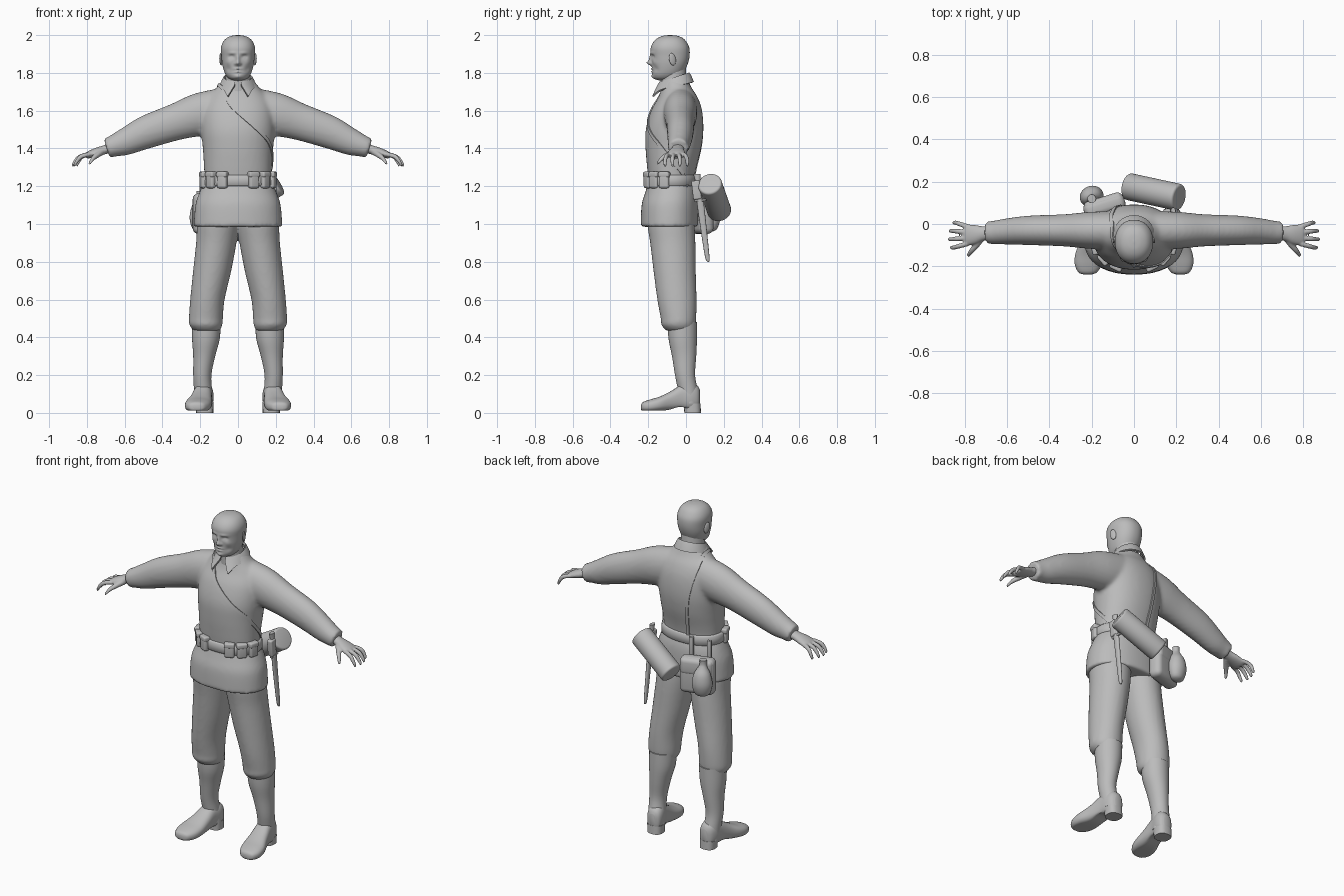
import bpy, bmesh, math
from mathutils import Vector, Matrix
from mathutils.bvhtree import BVHTree

cube = bpy.data.objects.get("Cube")
if cube:
    bpy.data.objects.remove(cube)

grey = bpy.data.materials.new("plain_grey")
grey.use_nodes = True
grey.diffuse_color = (0.5, 0.5, 0.5, 1)
grey.node_tree.nodes["Principled BSDF"].inputs["Base Color"].default_value = (0.5, 0.5, 0.5, 1)

X, Y, Z = Vector((1, 0, 0)), Vector((0, 1, 0)), Vector((0, 0, 1))


def spline(rows, steps):
    """Smooth curve through rows of equal length."""
    out = []
    for i in range(len(rows) - 1):
        a, b, c, d = (rows[min(max(i + k, 0), len(rows) - 1)] for k in (-1, 0, 1, 2))
        for s in range(steps):
            t = s / steps
            out.append([q + t / 2 * (r - p + t * (2 * p - 5 * q + 4 * r - e + t * (3 * (q - r) + e - p)))
                        for p, q, r, e in zip(a, b, c, d)])
    return out + [list(rows[-1])]


def loft(bm, rows, u=X, v=Y, n=32, steps=4, power=2.0, side=1):
    """Skin of oval rings; each row is x, y, z, radius along u, radius along v."""
    rings = []
    for x, y, z, ru, rv in spline(rows, steps):
        ring = []
        for k in range(n):
            a = 2 * math.pi * k / n
            c, s = math.cos(a), math.sin(a)
            p = Vector((x, y, z)) + u * ru * math.copysign(abs(c) ** (2 / power), c) \
                + v * rv * math.copysign(abs(s) ** (2 / power), s)
            ring.append(bm.verts.new((p.x * side, p.y, p.z)))
        rings.append(ring)
    for r, q in zip(rings, rings[1:]):
        for k in range(n):
            bm.faces.new((r[k], r[(k + 1) % n], q[(k + 1) % n], q[k]))
    bm.faces.new(rings[0])
    bm.faces.new(rings[-1])


def finish(name, bm, voxel=0, smooth=0, bevel=0, matrix=None, angle=50):
    bmesh.ops.recalc_face_normals(bm, faces=bm.faces)
    if matrix:
        bm.transform(matrix)
    me = bpy.data.meshes.new(name)
    bm.to_mesh(me)
    bm.free()
    ob = bpy.data.objects.new(name, me)
    bpy.context.collection.objects.link(ob)
    if voxel:
        m = ob.modifiers.new("blend", 'REMESH')
        m.mode, m.voxel_size = 'VOXEL', voxel
        m = ob.modifiers.new("soften", 'SMOOTH')
        m.iterations = smooth
    if bevel:
        m = ob.modifiers.new("round", 'BEVEL')
        m.width, m.segments = bevel, 4
    if ob.modifiers:
        dg = bpy.context.evaluated_depsgraph_get()
        baked = bpy.data.meshes.new_from_object(ob.evaluated_get(dg))
        ob.modifiers.clear()
        ob.data = baked
    ob.data.materials.clear()
    ob.data.materials.append(grey)
    bpy.ops.object.select_all(action='DESELECT')
    ob.select_set(True)
    bpy.context.view_layer.objects.active = ob
    bpy.ops.object.shade_smooth_by_angle(angle=math.radians(angle))
    return ob


def box(name, size, centre, turn=0, bevel=0.01, tilt=0):
    bm = bmesh.new()
    bmesh.ops.create_cube(bm, size=1)
    bm.transform(Matrix.Diagonal((*size, 1)))
    place = Matrix.Translation(centre) @ Matrix.Rotation(turn, 4, 'Z') @ Matrix.Rotation(tilt, 4, 'X')
    return finish(name, bm, bevel=bevel, matrix=place)


def body_rows(profile):
    """Turn (z, front, back, half width) into ring rows."""
    return [(0, (f + b) / 2, z, w, (b - f) / 2) for z, f, b, w in profile]


# Jacket: trunk and sleeves blended into one skin
bm = bmesh.new()
loft(bm, body_rows([(.985, -.24, .065, .235), (1.1, -.235, .065, .226), (1.17, -.215, .06, .203),
                    (1.23, -.2, .045, .18), (1.3, -.206, .055, .18), (1.4, -.214, .08, .186),
                    (1.5, -.213, .092, .195), (1.6, -.185, .085, .19), (1.67, -.147, .062, .16),
                    (1.72, -.13, .03, .115), (1.765, -.125, .01, .08)]), n=64, power=2.2)
for side in (1, -1):
    loft(bm, [(.06, -.03, 1.61, .09, .115), (.2, -.03, 1.58, .088, .115), (.33, -.03, 1.54, .076, .098),
              (.49, -.03, 1.485, .07, .088), (.6, -.035, 1.435, .062, .072), (.66, -.04, 1.413, .056, .058),
              (.695, -.04, 1.4, .053, .053)], u=Y, v=Vector((.3, 0, .95)), side=side)
jacket = finish("jacket", bm, voxel=.011, smooth=6)

# Breeches
bm = bmesh.new()
for side in (1, -1):
    loft(bm, [(.165, -.03, .435, .07, .075), (.17, -.04, .465, .087, .09), (.17, -.04, .5, .09, .094),
              (.162, -.048, .6, .091, .104), (.137, -.06, .75, .101, .112), (.115, -.07, .9, .107, .12),
              (.106, -.08, 1.0, .11, .125), (.1, -.08, 1.06, .1, .12)], side=side)
finish("breeches", bm, voxel=.01, smooth=4)

for side, tag in ((1, "left"), (-1, "right")):
    # Gaiter, boot and heel
    bm = bmesh.new()
    loft(bm, [(.18, .02, .05, .05, .048), (.185, .01, .12, .048, .052), (.189, -.005, .2, .048, .053),
              (.179, -.01, .3, .058, .064), (.17, -.017, .39, .073, .075), (.167, -.02, .48, .076, .078)], side=side)
    finish(tag + "_gaiter", bm)
    bm = bmesh.new()
    loft(bm, [(.219, -.238, .03, .02, .012), (.219, -.228, .033, .044, .024), (.215, -.19, .037, .065, .034),
              (.208, -.14, .046, .069, .04), (.196, -.08, .063, .058, .052), (.187, -.02, .082, .05, .07),
              (.18, .03, .085, .05, .075), (.176, .062, .08, .04, .062), (.175, .075, .078, .02, .04)],
         v=Z, power=2.5, side=side)
    for vert in bm.verts:
        vert.co.z = max(vert.co.z, .012 + .02 * math.exp(-((vert.co.y + .03) / .05) ** 2))
    finish(tag + "_boot", bm)
    bm = bmesh.new()
    loft(bm, [(.176, .035, 0, .045, .044), (.177, .033, .05, .047, .044)], steps=1, power=2.6, side=side)
    finish(tag + "_heel", bm)

    # Hand: palm, four fingers, thumb
    bm = bmesh.new()
    droop = Vector((.3, 0, .95))
    loft(bm, [(.66, -.04, 1.408, .032, .026), (.71, -.045, 1.392, .034, .024), (.75, -.05, 1.38, .045, .023),
              (.79, -.052, 1.366, .05, .019), (.805, -.052, 1.36, .045, .013)], u=Y, v=droop, side=side)
    curl = Vector((.55, 0, .83))
    for i, reach in enumerate((.082, .092, .088, .07)):
        y = -.093 + i * .027
        spread = (i - 1.5) * .008
        loft(bm, [(.785, y, 1.37, .012, .013), (.8 + reach * .35, y + spread, 1.358, .0115, .0125),
                  (.79 + reach * .75, y + spread * 1.5, 1.335, .0105, .011),
                  (.785 + reach, y + spread * 1.5, 1.308, .008, .008)], u=Y, v=curl, n=14, side=side)
    loft(bm, [(.715, -.06, 1.385, .016, .02), (.745, -.1, 1.365, .015, .016), (.77, -.13, 1.345, .012, .013),
              (.787, -.152, 1.318, .008, .009)], u=Vector((.75, .65, 0)), v=Z, n=14, side=side)
    finish(tag + "_hand", bm, voxel=.005, smooth=3)

    # Ear
    bm = bmesh.new()
    bmesh.ops.create_uvsphere(bm, u_segments=20, v_segments=12, radius=1)
    finish(tag + "_ear", bm, matrix=Matrix.Translation((side * .09, -.072, 1.872))
           @ Matrix.Rotation(side * .35, 4, 'Z') @ Matrix.Rotation(.2, 4, 'X') @ Matrix.Diagonal((.007, .019, .033, 1)))

    # Ammunition pouches around the belt
    for i, deg in enumerate((26, 49, 74)):
        t = math.radians(deg) * side
        at = (math.sin(t) * .186, -.078 - math.cos(t) * .132, 1.232)
        box(f"{tag}_pouch_{i + 1}", (.056, .042, .086), at, turn=t, bevel=.012)
        box(f"{tag}_pouch_flap_{i + 1}", (.06, .046, .03), (at[0], at[1], 1.262), turn=t, bevel=.009)

# Head, with the face pressed into the front
bm = bmesh.new()
loft(bm, body_rows([(1.757, -.13, -.07, .02), (1.768, -.165, -.045, .045), (1.785, -.176, -.025, .062),
                    (1.81, -.178, -.008, .074), (1.85, -.181, .01, .084), (1.89, -.185, .019, .088),
                    (1.93, -.187, .018, .09), (1.96, -.175, .005, .081), (1.983, -.152, -.015, .062),
                    (1.996, -.122, -.045, .034), (2.0, -.088, -.08, .004)]), n=128, steps=7, power=2.15)
features = [(0, 1.852, .011, .012, -.024), (0, 1.875, .009, .022, -.011), (.014, 1.848, .007, .007, -.007),
            (.034, 1.885, .015, .01, .012), (.034, 1.882, .009, .005, -.006), (.03, 1.905, .022, .007, -.005),
            (0, 1.82, .02, .005, -.007), (0, 1.806, .016, .005, -.007), (0, 1.813, .025, .003, .005),
            (0, 1.78, .02, .012, -.008), (.052, 1.855, .016, .014, -.004), (.05, 1.82, .014, .014, .005)]
for vert in bm.verts:
    if vert.co.y < -.09:
        vert.co.y += sum(d * math.exp(-((abs(vert.co.x) - x) / sx) ** 2 - ((vert.co.z - z) / sz) ** 2)
                         for x, z, sx, sz, d in features)
finish("head", bm, angle=80)

bm = bmesh.new()
loft(bm, [(0, -.06, 1.68, .08, .075), (0, -.065, 1.75, .068, .07), (0, -.07, 1.84, .064, .068)])
finish("neck", bm)

# Folded collar, open at the front with two points
bm = bmesh.new()
grid = []
for k in range(49):
    a = math.radians(-168 + 7 * k)
    s, c = math.sin(a), math.cos(a)
    front = max(0, -c)
    tip = front ** 6
    column = []
    for r, z in ((.07, 1.765 + .022 * c), (.075, 1.778 + .024 * c), (.085, 1.762 + .026 * c),
                 (.1 + .012 * tip, 1.73 + .022 * c - .035 * tip)):
        column.append(bm.verts.new((r * s + math.copysign(.035 * tip * (r > .095), s),
                                    -.058 + r * c * (1 + .12 * front), z)))
    grid.append(column)
for p, q in zip(grid, grid[1:]):
    for j in range(3):
        bm.faces.new((p[j], p[j + 1], q[j + 1], q[j]))
bmesh.ops.recalc_face_normals(bm, faces=bm.faces)
bmesh.ops.solidify(bm, geom=bm.faces[:], thickness=.01)
finish("collar", bm)

# Belt
bm = bmesh.new()
loft(bm, [(0, -.078, 1.2, .186, .128), (0, -.078, 1.207, .193, .135), (0, -.078, 1.253, .191, .133),
          (0, -.078, 1.26, .184, .126)], n=64, steps=1, power=2.2)
finish("belt", bm)

# Shoulder strap laid on the jacket
skin = BVHTree.FromPolygons([v.co for v in jacket.data.vertices], [p.vertices for p in jacket.data.polygons])
path = [(.19, .05, 1.22), (.2, -.06, 1.32), (.18, -.15, 1.42), (.08, -.22, 1.53), (-.03, -.2, 1.63),
        (-.085, -.12, 1.72), (-.11, .0, 1.73), (-.105, .08, 1.64), (-.075, .11, 1.48), (-.05, .08, 1.24)]
hits = [skin.find_nearest(Vector(p))[:2] for p in spline(path, 8)]
bm = bmesh.new()
last = None
for i, (p, normal) in enumerate(hits):
    along = hits[min(i + 1, len(hits) - 1)][0] - hits[max(i - 1, 0)][0]
    across = along.cross(normal).normalized() * .009
    ring = [bm.verts.new(p + across * s + normal * h) for s, h in ((1, -.004), (1, .006), (-1, .006), (-1, -.004))]
    if last:
        for k in range(4):
            bm.faces.new((last[k], last[(k + 1) % 4], ring[(k + 1) % 4], ring[k]))
    last = ring
finish("shoulder_strap", bm)

# Rolled canister on the back
bm = bmesh.new()
bmesh.ops.create_cone(bm, cap_ends=True, segments=40, radius1=.064, radius2=.064, depth=.29)
low, high = Vector((-.03, .178, 1.065)), Vector((.215, .125, 1.215))
finish("canister", bm, bevel=.012, angle=40,
       matrix=Matrix.Translation((low + high) / 2) @ (high - low).to_track_quat('Z', 'Y').to_matrix().to_4x4())

# Haversack and water bottle
box("haversack", (.2, .08, .215), (-.14, .085, 1.055), turn=.3, bevel=.03)
box("haversack_flap", (.19, .085, .1), (-.14, .087, 1.11), turn=.3, bevel=.025)
for i, x in enumerate((-.19, -.08)):
    box(f"haversack_loop_{i + 1}", (.025, .02, .12), (x, .045 + (x + .19) * .15, 1.2), turn=.3, bevel=.004)
bm = bmesh.new()
loft(bm, [(-.2, .13, .96, .012, .01), (-.2, .13, .975, .042, .034), (-.2, .13, 1.03, .057, .05),
          (-.2, .13, 1.09, .047, .042), (-.2, .125, 1.13, .026, .024), (-.2, .12, 1.15, .02, .02),
          (-.2, .12, 1.175, .02, .02)], u=Vector((.94, .34, 0)), v=Vector((-.34, .94, 0)))
finish("water_bottle", bm)

# Bayonet in its scabbard
bm = bmesh.new()
loft(bm, [(.192, .118, .8, .004, .004), (.192, .112, .83, .008, .012), (.19, .09, 1.0, .01, .017),
          (.19, .075, 1.12, .011, .019)], n=16, power=2.5)
finish("bayonet_scabbard", bm)
bm = bmesh.new()
loft(bm, [(.19, .074, 1.12, .011, .014), (.188, .068, 1.18, .011, .012), (.186, .062, 1.23, .012, .014),
          (.185, .058, 1.265, .012, .02)], n=16)
finish("bayonet_grip", bm)
box("bayonet_guard", (.016, .065, .012), (.19, .075, 1.125), bevel=.004, tilt=.1)
box("bayonet_frog", (.034, .044, .1), (.188, .055, 1.18), bevel=.008, tilt=.12)
